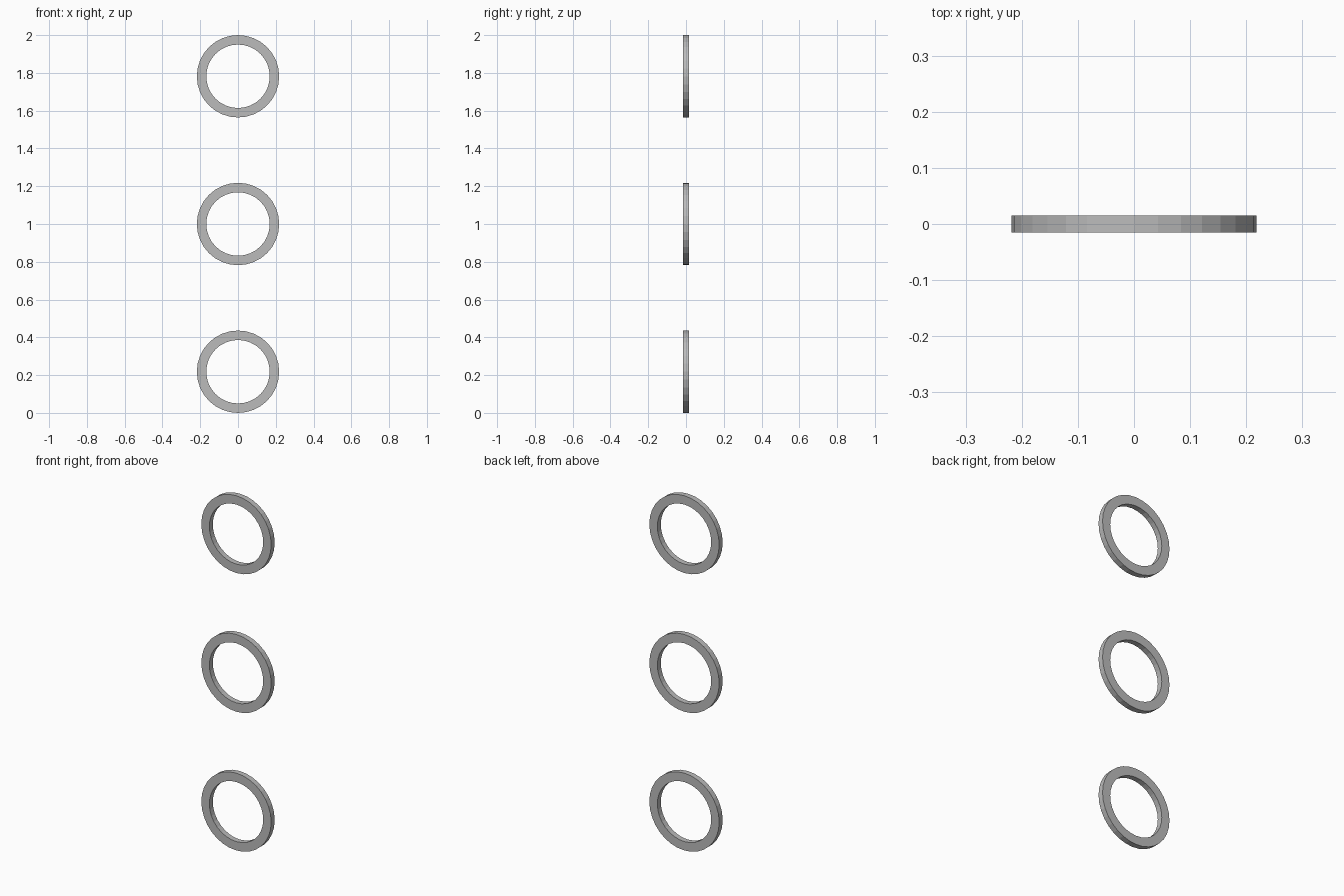
import bpy, bmesh
from math import sin, cos, tau

cube = bpy.data.objects.get("Cube")
if cube:
    bpy.data.objects.remove(cube, do_unlink=True)

OUTER, INNER, DEPTH, SIDES = 0.218, 0.168, 0.031, 32

grey = bpy.data.materials.new("plain grey")
grey.use_nodes = True
colour = (0.5, 0.5, 0.5, 1)
grey.diffuse_color = colour
grey.node_tree.nodes["Principled BSDF"].inputs["Base Color"].default_value = colour


def add_ring(name, height):
    """Flat-faced upright ring: a rectangular section swept round the y axis."""
    bm = bmesh.new()
    half = DEPTH / 2
    section = [(OUTER, -half), (OUTER, half), (INNER, half), (INNER, -half)]
    loops = []
    for i in range(SIDES):
        a = tau * i / SIDES
        loops.append([bm.verts.new((r * cos(a), y, r * sin(a))) for r, y in section])
    for i, loop in enumerate(loops):
        after = loops[(i + 1) % SIDES]
        for j in range(4):
            k = (j + 1) % 4
            bm.faces.new((loop[j], loop[k], after[k], after[j]))
    bmesh.ops.recalc_face_normals(bm, faces=bm.faces)
    mesh = bpy.data.meshes.new(name)
    bm.to_mesh(mesh)
    bm.free()
    mesh.materials.append(grey)
    ring = bpy.data.objects.new(name, mesh)
    ring.location.z = height
    bpy.context.collection.objects.link(ring)


# Three equal rings stacked in a column
for name, height in (("lower_ring", OUTER), ("middle_ring", 1), ("upper_ring", 2 - OUTER)):
    add_ring(name, height)
